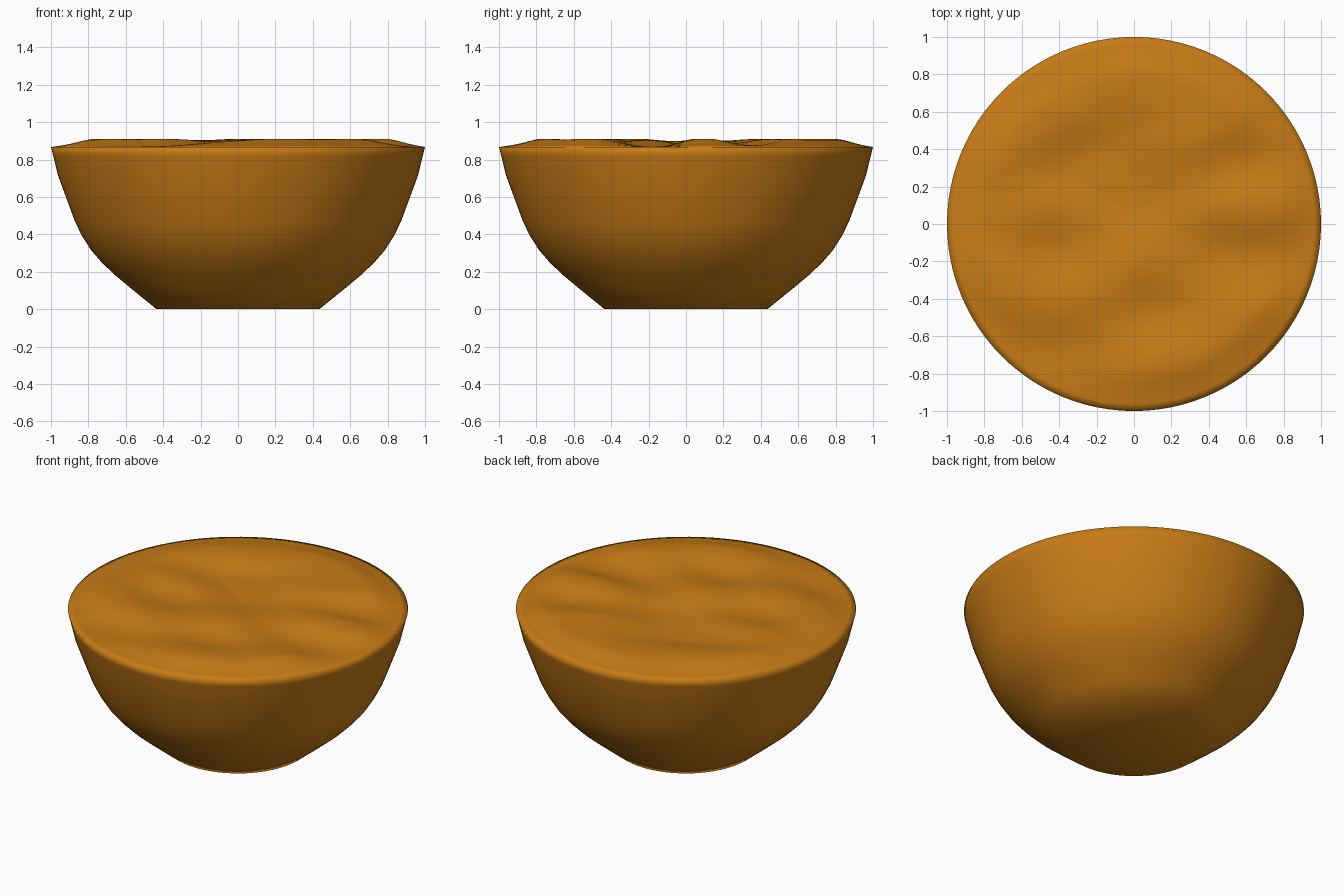
import bpy
import bmesh
import math

cube = bpy.data.objects.get("Cube")
if cube:
    bpy.data.objects.remove(cube)

SEGMENTS = 96
TOP_RINGS = 26
RIM_Z = 0.867
CREST_Z = 0.91

# Side profile as (radius, height), from foot to rim
side = [(0.435, 0), (0.55, 0.093), (0.667, 0.19), (0.735, 0.257), (0.785, 0.315),
        (0.833, 0.39), (0.87, 0.465), (0.914, 0.583), (0.963, 0.717),
        (0.988, 0.82), (1.0, RIM_Z)]

# Crests and hollows of the rippled top as (x, y)
crests = [(0.2, 0.42), (0.5, 0.06), (-0.36, 0.56), (-0.52, 0.06), (0.06, -0.22),
          (0.66, -0.52), (-0.75, -0.28), (-0.36, -0.45), (0.45, 0.6), (0.78, 0.1),
          (0.2, -0.72), (-0.7, 0.4), (0.1, 0.78)]
hollows = [(0.05, 0.14), (0.4, -0.14), (0.8, -0.14), (-0.36, 0.3), (-0.4, -0.13),
           (0.08, -0.48), (-0.5, -0.68), (-0.08, 0.45), (0.6, 0.3)]


def bump(x, y, centre):
    """Soft round bump, a little longer across than deep."""
    dx, dy = (x - centre[0]) / 0.2, (y - centre[1]) / 0.13
    return math.exp(-(dx * dx + dy * dy) / 2)


def top_height(x, y):
    wave = sum(bump(x, y, c) for c in crests) - sum(bump(x, y, h) for h in hollows)
    z = 0.889 + 0.026 * wave
    z = max(RIM_Z, min(CREST_Z, z))
    # Ease down to the rim
    fade = min(1, (1 - math.hypot(x, y)) / 0.18)
    return RIM_Z + (z - RIM_Z) * max(0, fade)


def add_ring(bm, radius, height):
    ring = []
    for i in range(SEGMENTS):
        a = math.tau * i / SEGMENTS
        x, y = radius * math.cos(a), radius * math.sin(a)
        z = top_height(x, y) if height is None else height
        ring.append(bm.verts.new((x, y, z)))
    return ring


bm = bmesh.new()
rings = [add_ring(bm, r, z) for r, z in side]
rings += [add_ring(bm, 1 - k / TOP_RINGS, None) for k in range(1, TOP_RINGS)]

# Wall and rippled top
for low, high in zip(rings, rings[1:]):
    for i in range(SEGMENTS):
        j = (i + 1) % SEGMENTS
        bm.faces.new((low[i], low[j], high[j], high[i]))

# Close the foot and the middle of the top
foot = bm.verts.new((0, 0, 0))
middle = bm.verts.new((0, 0, top_height(0, 0)))
for i in range(SEGMENTS):
    j = (i + 1) % SEGMENTS
    bm.faces.new((foot, rings[0][j], rings[0][i]))
    bm.faces.new((middle, rings[-1][i], rings[-1][j]))
bmesh.ops.recalc_face_normals(bm, faces=bm.faces)
for face in bm.faces:
    face.smooth = True

mesh = bpy.data.meshes.new("rippled_bowl")
bm.to_mesh(mesh)
bm.free()
bowl = bpy.data.objects.new("rippled_bowl", mesh)
bpy.context.collection.objects.link(bowl)

# Warm amber brown
amber = bpy.data.materials.new("amber_brown")
amber.use_nodes = True
color = (0.58, 0.2, 0.008, 1)
amber.diffuse_color = color
shader = amber.node_tree.nodes["Principled BSDF"]
shader.inputs["Base Color"].default_value = color
shader.inputs["Roughness"].default_value = 0.6
mesh.materials.append(amber)
